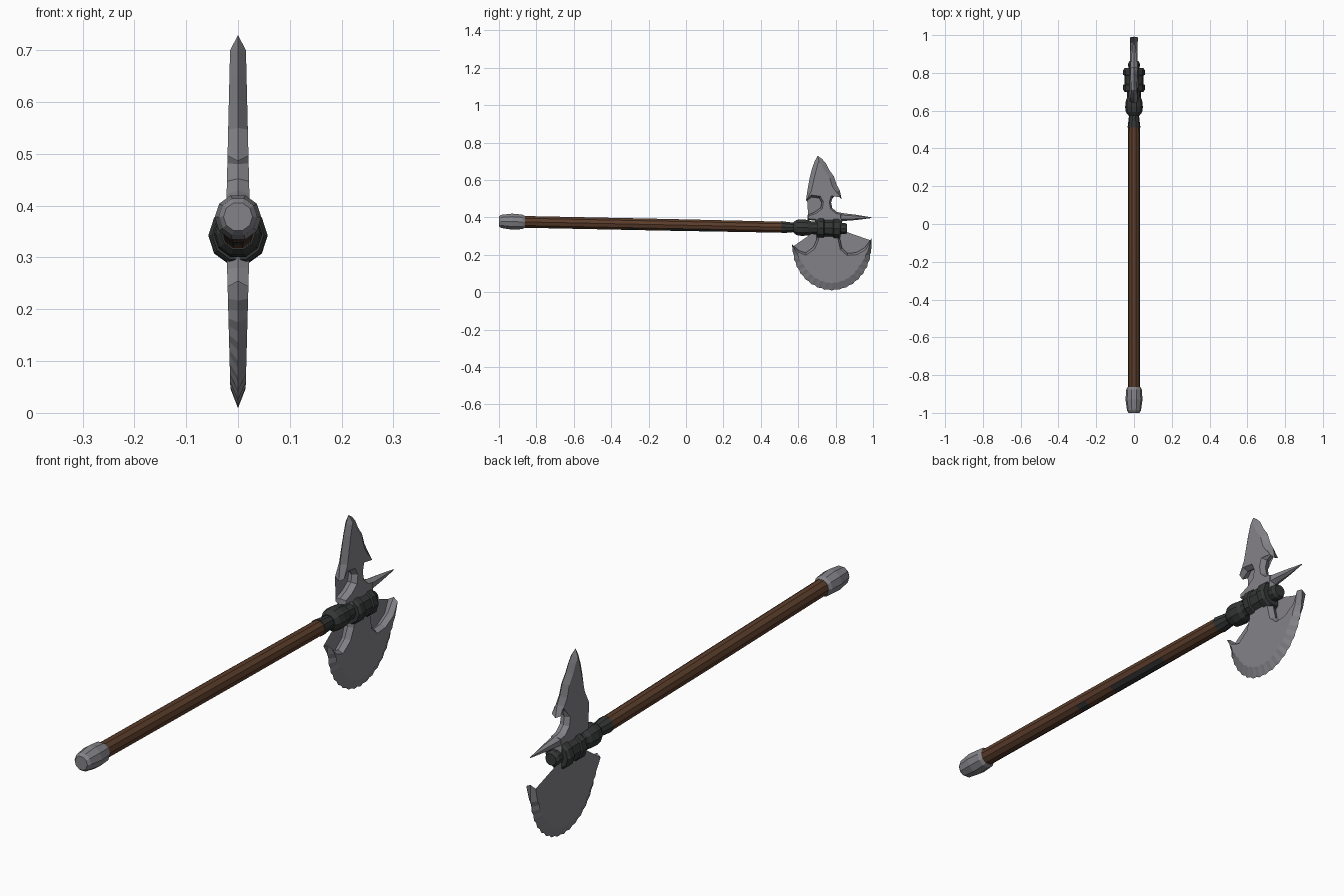
import bpy, bmesh, math
from mathutils import Vector

if "Cube" in bpy.data.objects:
    bpy.data.objects.remove(bpy.data.objects["Cube"])


def material(name, rgb):
    m = bpy.data.materials.new(name)
    m.diffuse_color = (*rgb, 1)
    m.use_nodes = True
    m.node_tree.nodes["Principled BSDF"].inputs["Base Color"].default_value = m.diffuse_color
    return m


STEEL = material("steel grey", (0.23, 0.225, 0.245))
IRON = material("dark iron", (0.035, 0.037, 0.037))
WOOD = material("brown wood", (0.105, 0.047, 0.024))


def finish(bm, name, mats):
    bmesh.ops.recalc_face_normals(bm, faces=bm.faces[:])
    mesh = bpy.data.meshes.new(name)
    bm.to_mesh(mesh)
    bm.free()
    for m in mats:
        mesh.materials.append(m)
    ob = bpy.data.objects.new(name, mesh)
    bpy.context.collection.objects.link(ob)
    return ob


def axis_z(y):
    # the shaft leans slightly down toward the head
    return 0.358 - 0.0206 * y


def lathe(name, profile, mats, sides=10, rule=None):
    """Faceted turned part along the shaft; profile = (y, radius)."""
    bm = bmesh.new()
    rings = []
    for y, r in profile:
        rings.append([bm.verts.new((r * math.sin(2 * math.pi * (i + .5) / sides), y,
                                    axis_z(y) + r * math.cos(2 * math.pi * (i + .5) / sides)))
                      for i in range(sides)])
    for a, b in zip(rings, rings[1:]):
        for i in range(sides):
            j = (i + 1) % sides
            bm.faces.new((a[i], a[j], b[j], b[i]))
    bm.faces.new(rings[0])
    bm.faces.new(rings[-1])
    bmesh.ops.recalc_face_normals(bm, faces=bm.faces[:])
    if rule:
        for f in bm.faces:
            f.material_index = rule(f)
    return finish(bm, name, mats)


def blade(name, outline, half):
    """Bevelled plate in the y-z plane; outline = (y, z, bevel width)."""
    n = len(outline)
    pts = [Vector((p[0], p[1])) for p in outline]
    area = sum(pts[i - 1].x * pts[i].y - pts[i].x * pts[i - 1].y for i in range(n))
    sign = 1 if area > 0 else -1
    bm = bmesh.new()
    edge = [bm.verts.new((0, p.x, p.y)) for p in pts]
    for side in (-1, 1):
        ring = []
        for i, p in enumerate(pts):
            t = (p - pts[i - 1]).normalized() + (pts[(i + 1) % n] - p).normalized()
            t.normalize()
            q = p + Vector((-t.y, t.x)) * sign * outline[i][2]
            ring.append(bm.verts.new((side * half(q.y), q.x, q.y)))
        for i in range(n):
            j = (i + 1) % n
            bm.faces.new((edge[i], edge[j], ring[j], ring[i]))
        cap = bm.faces.new(ring)
        bmesh.ops.triangulate(bm, faces=[cap])
    return finish(bm, name, [STEEL])


# Wooden shaft with worn dark streaks underneath
def streak(f):
    y = f.calc_center_median().y
    return 1 if f.normal.z < -0.7 and (-0.12 < y < 0.2 or -0.32 < y < -0.26) else 0


lathe("shaft", [(-0.90, .033), (-0.31, .033), (-0.26, .033), (-0.11, .033),
                (0.19, .032), (0.52, .031)], [WOOD, IRON], rule=streak)

# Steel pommel
lathe("pommel", [(-1.0, .028), (-0.988, .037), (-0.93, .045), (-0.875, .041), (-0.862, .034)], [STEEL])

# Iron socket: sleeve, bulge, banded collar and end stub
lathe("socket_sleeve", [(0.51, .034), (0.58, .026), (0.60, .028)], [IRON])
lathe("socket_bulge", [(0.575, .030), (0.592, .043), (0.62, .047), (0.655, .043), (0.67, .036),
                       (0.71, .036)], [IRON])
lathe("collar", [(0.70, .050), (0.71, .057), (0.735, .057), (0.74, .051), (0.785, .051),
                 (0.79, .057), (0.815, .057), (0.825, .050)], [IRON])
lathe("end_stub", [(0.82, .030), (0.85, .031), (0.862, .024)], [IRON])

# Crescent blade: nicked elliptical cutting edge, scooped inner edge
crescent = [(.567, .255, .012)]
for i in range(1, 34):
    a = math.pi * (1 + i / 34)
    k = 1 if i % 2 else 0.978
    crescent.append((.780 + .211 * k * math.cos(a), .238 + .229 * k * math.sin(a),
                     .012 + .026 * min(1, 4 * math.sin(math.pi * i / 34) / 2)))
crescent += [(.992, .288, .012), (.955, .238, .012), (.91, .212, .012), (.865, .208, .012),
             (.835, .235, .012), (.822, .29, .010), (.82, .345, .010),
             (.70, .345, .010), (.698, .28, .010), (.68, .24, .012), (.64, .210, .012), (.605, .222, .010)]
blade("crescent_blade", crescent, lambda z: .0135 + .027 * z)

# Barbed spear-shaped back blade with its neck and foot
spear = [(.704, .729, .030), (.728, .712, .022), (.747, .690, .024), (.765, .655, .024),
         (.790, .620, .024), (.805, .575, .024), (.822, .545, .022), (.832, .496, .012),
         (.808, .520, .012), (.785, .507, .012), (.776, .480, .010), (.782, .450, .010),
         (.805, .430, .010), (.835, .422, .010), (.835, .345, .010),
         (.70, .345, .010), (.69, .382, .010), (.648, .388, .008), (.650, .412, .008),
         (.690, .430, .010), (.720, .452, .010), (.725, .480, .010), (.712, .503, .012),
         (.672, .508, .012), (.641, .486, .012), (.650, .550, .022), (.660, .605, .024),
         (.672, .656, .024), (.688, .700, .020)]
blade("spear_blade", spear, lambda z: .0225 - .024 * (z - .4))

# Forward spike: tapering six-sided spine above the collar
bm = bmesh.new()
stations = [(.70, .015, .024), (.80, .024, .028), (.85, .021, .020), (.91, .013, .014), (.992, .001, .002)]
rings = [[bm.verts.new((rx * math.sin(math.pi * i / 3), y, .404 - .006 * (y - .7) / .3
                        + rz * math.cos(math.pi * i / 3))) for i in range(6)]
         for y, rx, rz in stations]
for a, b in zip(rings, rings[1:]):
    for i in range(6):
        j = (i + 1) % 6
        bm.faces.new((a[i], a[j], b[j], b[i]))
bm.faces.new(rings[0])
bm.faces.new(rings[-1])
finish(bm, "forward_spike", [STEEL])
